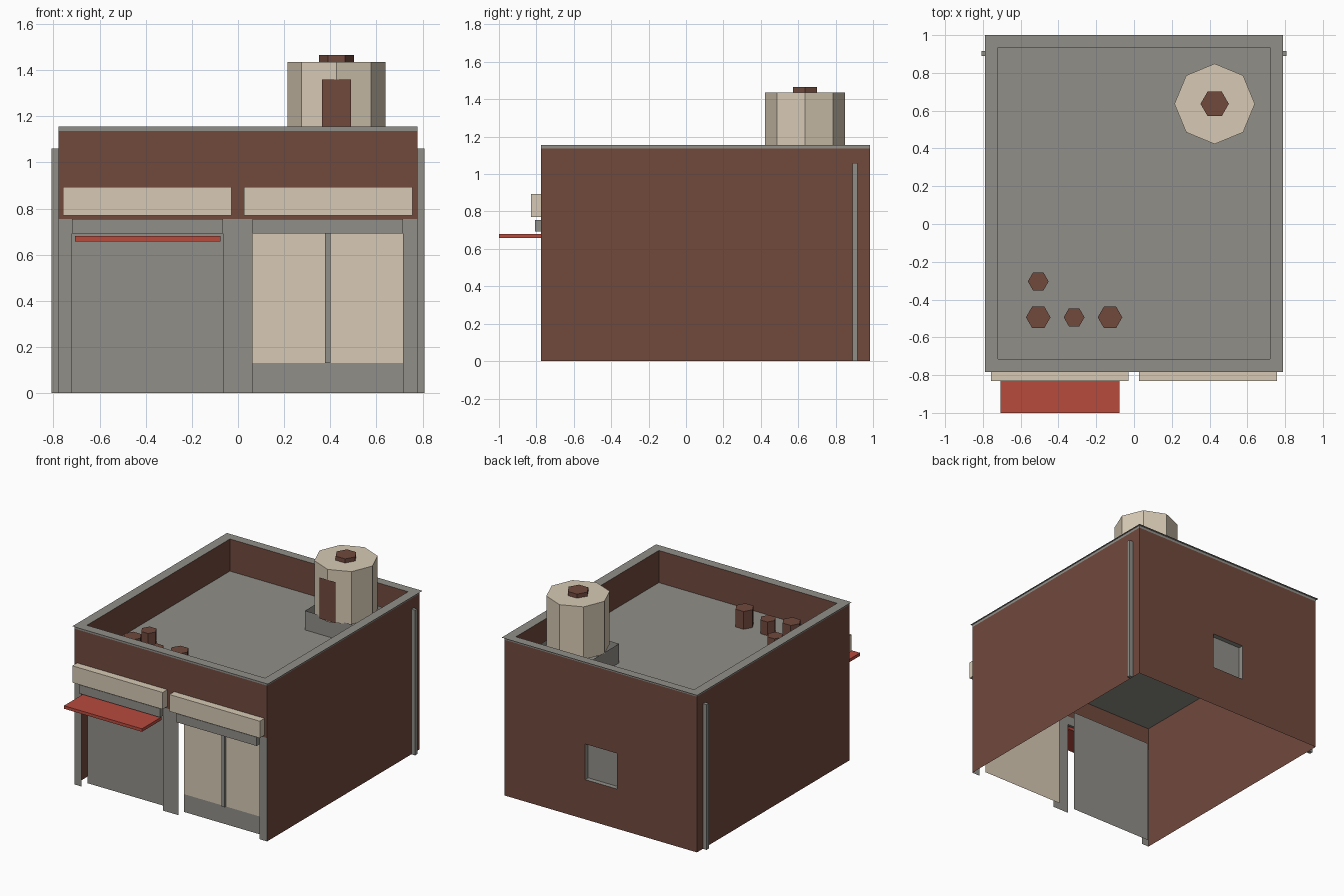
import bpy
import bmesh
import math

if "Cube" in bpy.data.objects:
    bpy.data.objects.remove(bpy.data.objects["Cube"], do_unlink=True)


def material(name, rgb):
    m = bpy.data.materials.new(name)
    m.use_nodes = True
    m.diffuse_color = (*rgb, 1)
    m.node_tree.nodes["Principled BSDF"].inputs["Base Color"].default_value = (*rgb, 1)
    return m


BROWN = material("brick brown", (0.165, 0.067, 0.046))
GREY = material("concrete grey", (0.285, 0.275, 0.25))
BEIGE = material("beige", (0.68, 0.59, 0.46))
RED = material("awning red", (0.48, 0.07, 0.048))


def box(name, x, y, z, mat):
    """Box from (min, max) ranges."""
    bpy.ops.mesh.primitive_cube_add(size=1, location=[sum(r) / 2 for r in (x, y, z)])
    o = bpy.context.object
    o.name = name
    o.scale = [r[1] - r[0] for r in (x, y, z)]
    bpy.ops.object.transform_apply(location=False, rotation=False, scale=True)
    o.data.materials.append(mat)
    return o


def sheets(name, patches, mat):
    """Flat rectangles: each patch is x, y, z with one plain number, and the sign it faces."""
    bm = bmesh.new()
    for *axes, facing in patches:
        flat = next(i for i, a in enumerate(axes) if not isinstance(a, tuple))
        u, v = (flat + 1) % 3, (flat + 2) % 3
        corners = []
        for i, j in ((0, 0), (1, 0), (1, 1), (0, 1)):
            p = [0, 0, 0]
            p[flat], p[u], p[v] = axes[flat], axes[u][i], axes[v][j]
            corners.append(bm.verts.new(p))
        bm.faces.new(corners if facing > 0 else corners[::-1])
    me = bpy.data.meshes.new(name)
    bm.to_mesh(me)
    bm.free()
    me.materials.append(mat)
    o = bpy.data.objects.new(name, me)
    bpy.context.collection.objects.link(o)
    return o


def ring(x, y, z, facing=1):
    """Four upright patches around a rectangle."""
    return [(x[0], y, z, -facing), (x[1], y, z, facing),
            (x, y[0], z, -facing), (x, y[1], z, facing)]


def prism(name, sides, radius, x, y, z, mat):
    """Upright prism with a corner on the x axis."""
    bpy.ops.mesh.primitive_cylinder_add(
        vertices=sides, radius=radius, depth=z[1] - z[0],
        location=(x, y, sum(z) / 2), rotation=(0, 0, math.pi / 2))
    o = bpy.context.object
    o.name = name
    o.data.materials.append(mat)
    return o


W, FRONT, BACK = 0.778, -0.775, 0.985
DECK, CAP_Z, TOP = 0.92, 1.137, 1.155
BEAM = 0.755                 # underside of the brick above the shop front
X, Y = (-W, W), (FRONT, BACK)
IN_X, IN_Y = (-0.72, 0.72), (-0.715, 0.935)
OUT_X, OUT_Y = (-0.79, 0.79), (-0.783, 1.0)

# Thin outer walls, open underneath
sheets("side_walls", ring(X, Y, (0, CAP_Z))[:2], BROWN)
sheets("front_wall", [(X, FRONT, (BEAM, CAP_Z), -1)], BROWN)
sheets("roof_deck", [(X, Y, DECK, 1)], GREY)

# Back wall around a recessed window
WX, WZ, PANE = (-0.132, 0.125), (0.29, 0.55), BACK - 0.035
sheets("back_wall", [((-W, WX[0]), BACK, (0, CAP_Z), 1), ((WX[1], W), BACK, (0, CAP_Z), 1),
                     (WX, BACK, (0, WZ[0]), 1), (WX, BACK, (WZ[1], CAP_Z), 1)], BROWN)
DEPTH = (PANE, BACK)
sheets("back_window", [(WX, PANE, WZ, 1), (WX[0], DEPTH, WZ, 1), (WX[1], DEPTH, WZ, -1),
                       (WX, DEPTH, WZ[0], 1), (WX, DEPTH, WZ[1], -1)], GREY)

# Parapet lining and coping
sheets("parapet_lining", ring(IN_X, IN_Y, (DECK, TOP), -1), BROWN)
sheets("coping_band", ring(X, Y, (CAP_Z, TOP)), GREY)
sheets("coping_top", [((OUT_X[0], IN_X[0]), OUT_Y, TOP, 1), ((IN_X[1], OUT_X[1]), OUT_Y, TOP, 1),
                      (IN_X, (OUT_Y[0], IN_Y[0]), TOP, 1), (IN_X, (IN_Y[1], OUT_Y[1]), TOP, 1)], GREY)

# Drainpipes
for side, s in (("left", 1), ("right", -1)):
    box(side + "_drainpipe", sorted((s * W, s * 0.808)), (0.89, 0.916), (0, 1.06), GREY)

# Shop front: flat pillars with the bays set back behind them
BAYS = {"right": (-0.72, -0.065), "left": (0.062, 0.715)}
sheets("pillars", [(x, FRONT, (0, BEAM), -1)
                   for x in ((-W, -0.72), (-0.065, 0.062), (0.715, W))], GREY)
SET_BACK = -0.71
for side, x in BAYS.items():
    box(side + "_lintel", x, (-0.806, FRONT), (0.692, BEAM), GREY)
sheets("shutter", [(BAYS["right"], SET_BACK, (0, BEAM), -1)], GREY)
sheets("shop_window", [(BAYS["left"], SET_BACK, (0, BEAM), -1)], BEIGE)
sheets("window_plinth", [(BAYS["left"], SET_BACK - 0.002, (0, 0.13), -1)], GREY)
box("window_mullion", (0.378, 0.4), (-0.728, SET_BACK), (0.13, 0.692), GREY)
box("right_sign_board", (-0.758, -0.028), (-0.83, FRONT), (0.77, 0.893), BEIGE)
box("left_sign_board", (0.027, 0.757), (-0.83, FRONT), (0.77, 0.893), BEIGE)
box("awning", (-0.706, -0.076), (-1.0, FRONT), (0.658, 0.68), RED)

# Water tank on its open plinth
TX, TY = 0.427, 0.636
sheets("tank_plinth", ring((TX - 0.212, TX + 0.212), (TY - 0.17, TY + 0.17), (DECK, 1.06)), GREY)
prism("water_tank", 8, 0.213, TX, TY, (1.05, 1.435), BEIGE)
prism("tank_lid", 6, 0.075, TX, TY, (1.435, 1.465), BROWN)
sheets("tank_hatch", [((TX - 0.062, TX + 0.064), TY - 0.215, (1.06, 1.36), -1)], BROWN)

# Roof vents
for i, (x, y, r, top) in enumerate([(-0.507, -0.304, 0.055, 1.02), (-0.507, -0.494, 0.065, 1.05),
                                    (-0.317, -0.494, 0.055, 1.02), (-0.127, -0.494, 0.065, 1.05)]):
    prism(f"roof_vent_{i + 1}", 6, r, x, y, (DECK, top), BROWN)
